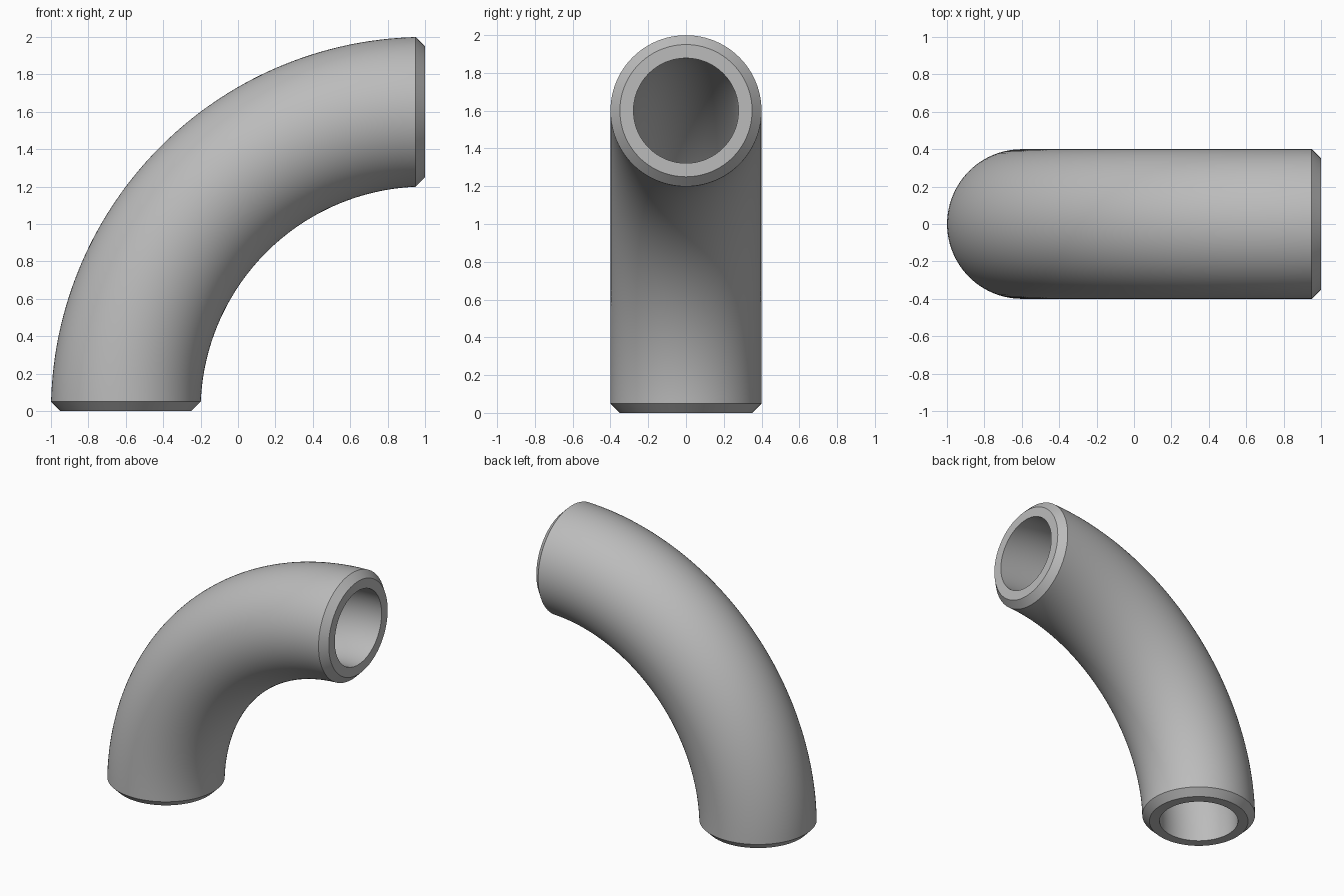
import bpy, bmesh
from math import sin, cos, asin, pi, radians

cube = bpy.data.objects.get("Cube")
if cube:
    bpy.data.objects.remove(cube, do_unlink=True)

BEND, OUTER, BORE, CHAMFER = 1.6, 0.4, 0.278, 0.05
SIDES, STEPS = 96, 64

grey = bpy.data.materials.new("steel_grey")
grey.use_nodes = True
colour = (0.5, 0.5, 0.5, 1)
grey.diffuse_color = colour
grey.node_tree.nodes["Principled BSDF"].inputs["Base Color"].default_value = colour

bm = bmesh.new()


def ring(radius, fraction, inset=0.0):
    """Circle of the tube at a fraction of the bend, ends trimmed flat by inset."""
    verts = []
    for i in range(SIDES):
        a = 2 * pi * i / SIDES
        reach = BEND + radius * cos(a)
        trim = asin(inset / reach)
        t = trim + fraction * (pi / 2 - 2 * trim)
        verts.append(bm.verts.new((1 - reach * cos(t), radius * sin(a), reach * sin(t))))
    return verts


# Closed loop of rings: chamfer rim, outer wall, chamfer rim, then back along the bore
rings = [ring(OUTER - CHAMFER, 0)]
rings += [ring(OUTER, s / STEPS, CHAMFER) for s in range(STEPS + 1)]
rings += [ring(OUTER - CHAMFER, 1)]
rings += [ring(BORE, 1 - s / STEPS) for s in range(STEPS + 1)]

for first, second in zip(rings, rings[1:] + rings[:1]):
    for i in range(SIDES):
        j = (i + 1) % SIDES
        bm.faces.new((first[i], first[j], second[j], second[i]))
bmesh.ops.recalc_face_normals(bm, faces=bm.faces)

mesh = bpy.data.meshes.new("pipe_elbow")
bm.to_mesh(mesh)
bm.free()
mesh.materials.append(grey)
elbow = bpy.data.objects.new("pipe_elbow", mesh)
bpy.context.collection.objects.link(elbow)

# Smooth walls with crisp chamfer and rim edges
bpy.ops.object.select_all(action="DESELECT")
elbow.select_set(True)
bpy.context.view_layer.objects.active = elbow
bpy.ops.object.shade_smooth_by_angle(angle=radians(30))
